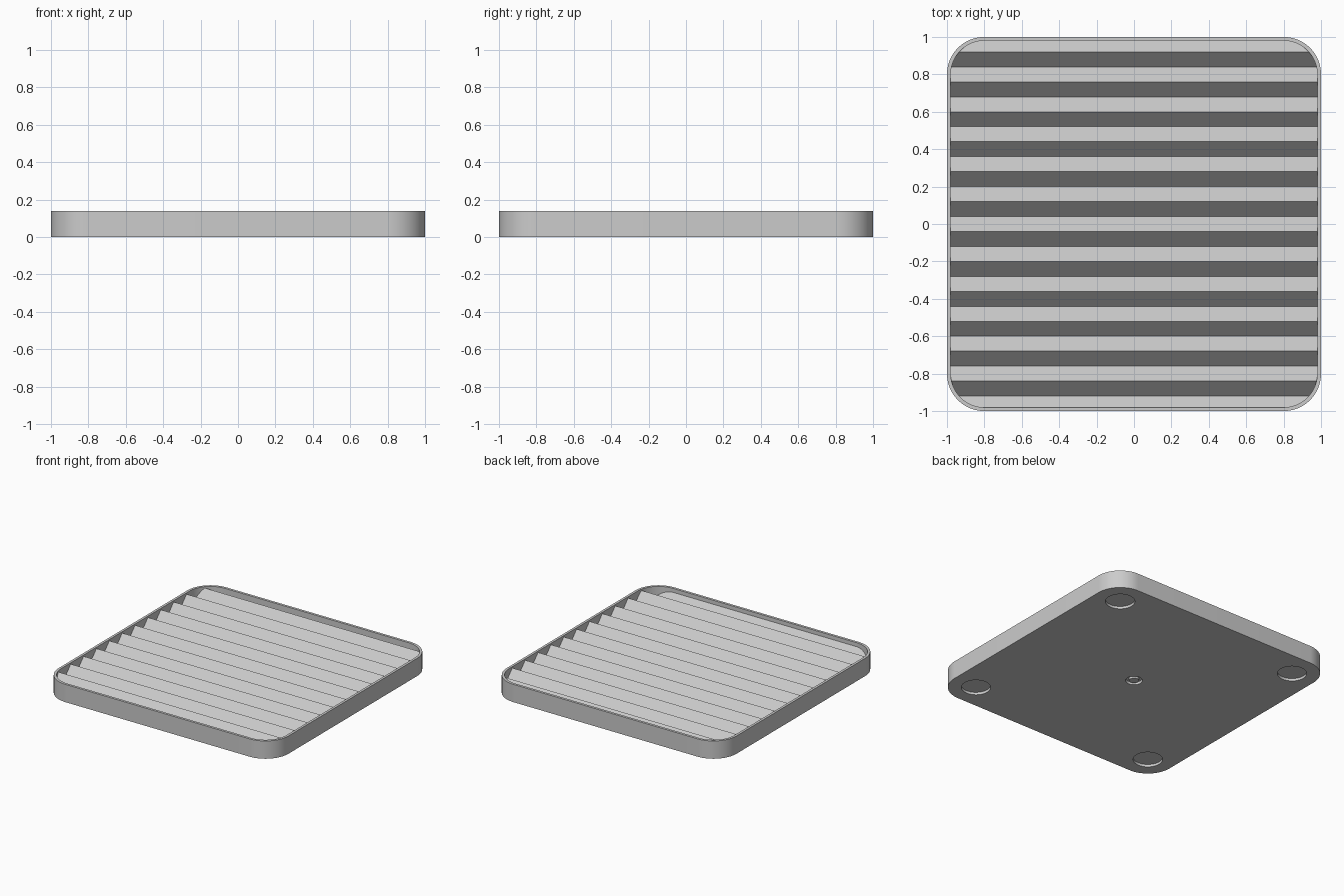
import bpy
import bmesh
from math import cos, sin, pi, radians

cube = bpy.data.objects.get("Cube")
if cube:
    bpy.data.objects.remove(cube, do_unlink=True)

HEIGHT = 0.14
WALL = 0.02
CORNER = 0.2
PITCH = 0.16
PEAK, VALLEY = 0.13, 0.045

grey = bpy.data.materials.new("light_grey")
grey.use_nodes = True
grey.diffuse_color = (0.6, 0.6, 0.6, 1)
grey.node_tree.nodes["Principled BSDF"].inputs["Base Color"].default_value = (0.6, 0.6, 0.6, 1)


def extrude_profile(name, points, offset):
    """Solid made by sweeping a closed loop of points along an offset."""
    bm = bmesh.new()
    face = bm.faces.new([bm.verts.new(p) for p in points])
    swept = bmesh.ops.extrude_face_region(bm, geom=[face])["geom"]
    verts = [g for g in swept if isinstance(g, bmesh.types.BMVert)]
    bmesh.ops.translate(bm, verts=verts, vec=offset)
    bmesh.ops.recalc_face_normals(bm, faces=bm.faces)
    mesh = bpy.data.meshes.new(name)
    bm.to_mesh(mesh)
    bm.free()
    mesh.materials.append(grey)
    obj = bpy.data.objects.new(name, mesh)
    bpy.context.collection.objects.link(obj)
    return obj


def rounded_square(radius, z, steps=20):
    """Outline whose corner arcs are centred on the same four points."""
    c = 1 - CORNER
    points = []
    for quarter, (sx, sy) in enumerate([(1, 1), (-1, 1), (-1, -1), (1, -1)]):
        for i in range(steps + 1):
            a = (quarter + i / steps) * pi / 2
            points.append((sx * c + radius * cos(a), sy * c + radius * sin(a), z))
    return points


def disc(name, x, y, radius, depth):
    """Round cutter that sinks a recess into the underside."""
    points = [(x + radius * cos(i * pi / 24), y + radius * sin(i * pi / 24), -0.05)
              for i in range(48)]
    return extrude_profile(name, points, (0, 0, 0.05 + depth))


def subtract(target, cutter):
    """Cut one solid from another and discard the cutter."""
    cutter.hide_render = True
    mod = target.modifiers.new("cut", 'BOOLEAN')
    mod.operation = 'DIFFERENCE'
    mod.solver = 'EXACT'
    mod.object = cutter
    bpy.context.view_layer.objects.active = target
    bpy.ops.object.modifier_apply(modifier=mod.name)
    bpy.data.objects.remove(cutter, do_unlink=True)


# Tray block with rounded corners
tray = extrude_profile("ridged_tray", rounded_square(CORNER, 0), (0, 0, HEIGHT))

# Saw-tooth ridges running left to right, as the floor of the cavity
saw = [(-1.2, -1 + PITCH * 13.5, -0.1), (-1.2, -1 - PITCH / 2, -0.1)]
for i in range(29):
    saw.append((-1.2, -1 + PITCH / 2 * (i - 1), PEAK if i % 2 else VALLEY))
ridges = extrude_profile("ridges", saw, (2.4, 0, 0))
cavity = extrude_profile("cavity", rounded_square(CORNER - WALL, 0.03), (0, 0, HEIGHT))
subtract(cavity, ridges)
subtract(tray, cavity)

# Round recesses for the feet, under each corner
for x in (-0.8, 0.8):
    for y in (-0.8, 0.8):
        subtract(tray, disc("foot_recess", x, y, 0.105, 0.02))

# Small ring groove at the centre of the underside
groove = disc("groove", 0, 0, 0.06, 0.02)
subtract(groove, disc("groove_core", 0, 0, 0.035, 0.04))
subtract(tray, groove)

# Smooth walls, crisp edges
bpy.ops.object.select_all(action='DESELECT')
tray.select_set(True)
bpy.context.view_layer.objects.active = tray
bpy.ops.object.shade_smooth_by_angle(angle=radians(30))
